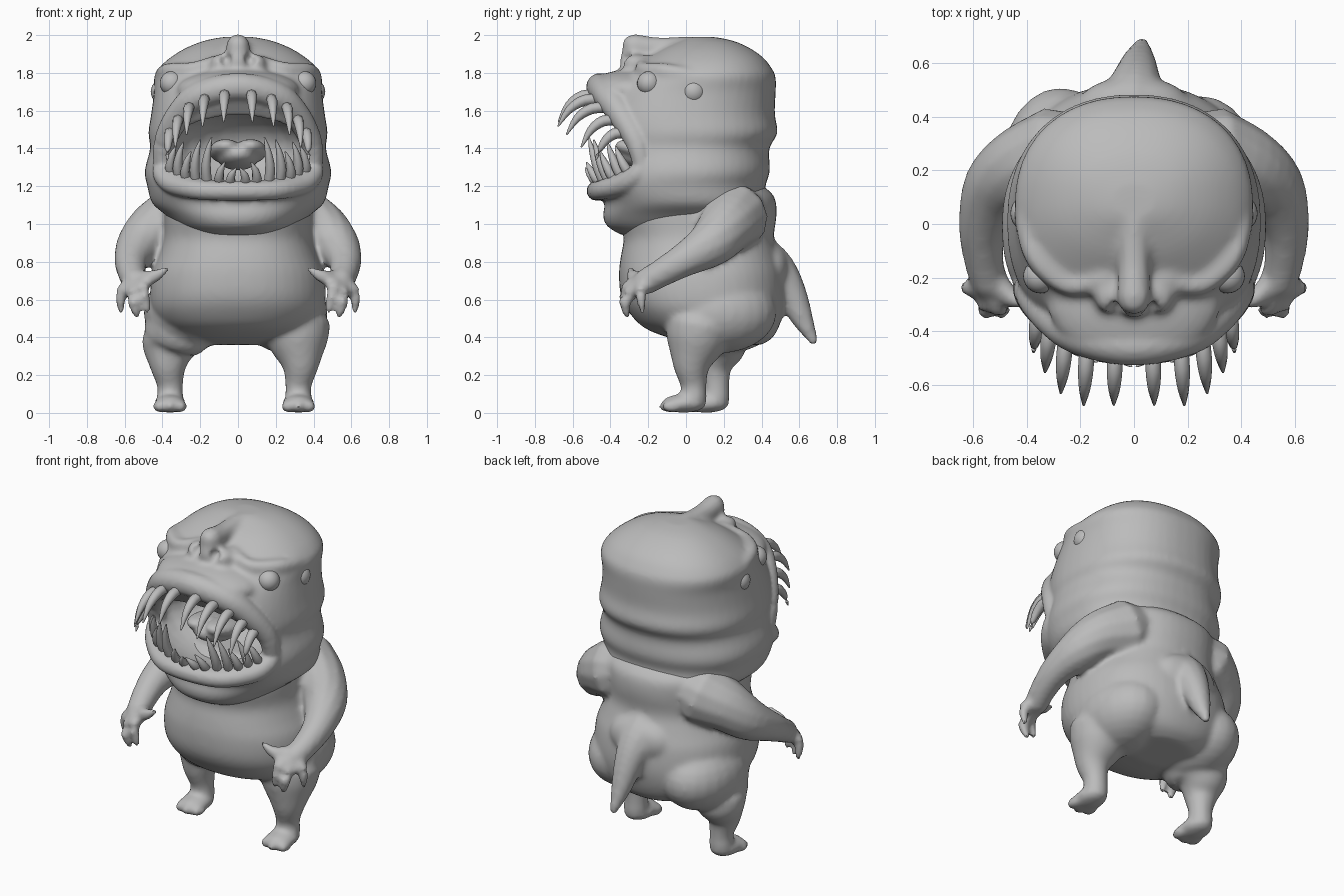
import bpy, bmesh, math
from mathutils import Vector, Matrix, Euler

if "Cube" in bpy.data.objects:
    bpy.data.objects.remove(bpy.data.objects["Cube"])

skin = bpy.data.materials.new("grey_skin")
skin.use_nodes = True
GREY = (0.5, 0.5, 0.5, 1)
skin.diffuse_color = GREY
skin.node_tree.nodes["Principled BSDF"].inputs["Base Color"].default_value = GREY


def bridge(bm, rings):
    """Skin a list of point rings and close both ends."""
    loops = [[bm.verts.new(p) for p in ring] for ring in rings]
    n = len(loops[0])
    for a, b in zip(loops, loops[1:]):
        for i in range(n):
            j = (i + 1) % n
            bm.faces.new((a[i], a[j], b[j], b[i]))
    bm.faces.new(loops[0][::-1])
    bm.faces.new(loops[-1])


def resample(rows, steps):
    """Catmull-Rom interpolation through rows of numbers."""
    rows = [Vector(r) for r in rows]
    out = []
    for i in range(len(rows) - 1):
        a, b = rows[max(i - 1, 0)], rows[i]
        c, d = rows[i + 1], rows[min(i + 2, len(rows) - 1)]
        for k in range(steps):
            t = k / steps
            out.append(b + (c - a) * (t / 2) + (a * 2 - b * 5 + c * 4 - d) * (t * t / 2)
                       + (b * 3 - a - c * 3 + d) * (t ** 3 / 2))
    return out + [rows[-1]]


def loft(bm, rows, power=2.25, n=48):
    """Rows are height, front, back, half width."""
    rings = []
    for z, front, back, w in resample(rows, 3):
        ring = []
        for i in range(n):
            c, s = math.cos(math.tau * i / n), math.sin(math.tau * i / n)
            x = math.copysign(abs(c) ** (2 / power), c) * w
            y = math.copysign(abs(s) ** (2 / power), s) * (back - front) / 2
            ring.append((x, y + (front + back) / 2, z))
        rings.append(ring)
    bridge(bm, rings)


def tube(bm, rows, steps=4, n=12):
    """Rows are x, y, z, radius; the ends are rounded."""
    pts = resample(rows, steps)
    pos = [p.xyz for p in pts]
    rings = []
    last = len(pts) - 1
    for i, p in enumerate(pts):
        d = (pos[min(i + 1, last)] - pos[max(i - 1, 0)]).normalized()
        ref = Vector((0, 0, 1)) if abs(d.z) < 0.9 else Vector((0, 1, 0))
        u = d.cross(ref).normalized()
        v = d.cross(u)
        caps = [(0, 1)]
        if i == 0:
            caps = [(-0.9, 0.3), (-0.6, 0.75), (0, 1)]
        elif i == last:
            caps = [(0, 1), (0.6, 0.75), (0.9, 0.3)]
        for off, k in caps:
            c = pos[i] + d * off * p.w
            rings.append([c + (u * math.cos(math.tau * j / n) + v * math.sin(math.tau * j / n)) * p.w * k
                          for j in range(n)])
    bridge(bm, rings)


def ball(bm, loc, size, tilt=0):
    m = Matrix.LocRotScale(Vector(loc), Euler((tilt, 0, 0)), Vector(size))
    bmesh.ops.create_uvsphere(bm, u_segments=24, v_segments=14, radius=1, matrix=m)


def flip(rows, s):
    return [(r[0] * s, *r[1:]) for r in rows]


def finish(name, bm, voxel=0, smooth=0, cutters=(), angle=50):
    """Make the object, blend and cut it, then shade it."""
    bmesh.ops.recalc_face_normals(bm, faces=bm.faces)
    me = bpy.data.meshes.new(name)
    bm.to_mesh(me)
    bm.free()
    ob = bpy.data.objects.new(name, me)
    bpy.context.scene.collection.objects.link(ob)
    if voxel:
        mod = ob.modifiers.new("blend", "REMESH")
        mod.mode, mod.voxel_size = "VOXEL", voxel
        mod = ob.modifiers.new("soften", "SMOOTH")
        mod.factor, mod.iterations = 0.5, smooth
    for c in cutters:
        mod = ob.modifiers.new("cut", "BOOLEAN")
        mod.operation, mod.solver, mod.object = "DIFFERENCE", "EXACT", c
    if ob.modifiers:
        dg = bpy.context.evaluated_depsgraph_get()
        ob.data = bpy.data.meshes.new_from_object(ob.evaluated_get(dg))
        ob.modifiers.clear()
    ob.data.materials.clear()
    ob.data.materials.append(skin)
    bpy.ops.object.select_all(action="DESELECT")
    ob.select_set(True)
    bpy.context.view_layer.objects.active = ob
    bpy.ops.object.shade_smooth_by_angle(angle=math.radians(angle))
    return ob


# Torso with belly, buttocks, arms, legs and tail blended together
bm = bmesh.new()
loft(bm, [(.36, .1, .4, .17), (.395, -.08, .455, .29), (.45, -.22, .49, .39), (.53, -.3, .515, .45),
          (.62, -.345, .525, .465), (.74, -.355, .515, .455), (.83, -.345, .49, .42), (.93, -.33, .465, .39),
          (1.05, -.36, .48, .39), (1.15, -.3, .465, .39), (1.22, -.2, .38, .34)])
tube(bm, [(0, .36, .78, .2), (0, .46, .75, .13), (.01, .545, .65, .09), (.02, .615, .5, .06), (.03, .675, .38, .025)])
ball(bm, (0, .46, .76), (.2, .09, .13))
arm = [(.29, .25, 1.04, .19), (.42, .21, .985, .155), (.515, .13, .895, .128), (.565, -.01, .81, .092),
       (.56, -.14, .735, .075), (.54, -.22, .69, .07)]
fingers = [[(.51, -.22, .71, .045), (.45, -.28, .72, .037), (.38, -.29, .76, .018)],
           [(.52, -.25, .68, .045), (.5, -.32, .65, .036), (.48, -.32, .54, .018)],
           [(.54, -.25, .67, .045), (.555, -.32, .6, .036), (.535, -.31, .51, .018)],
           [(.55, -.22, .68, .045), (.615, -.24, .64, .036), (.62, -.23, .54, .018)]]
for s, x, y in ((1, .32, 0), (-1, .36, .12)):
    tube(bm, flip(arm, s))
    for f in fingers:
        tube(bm, flip(f, s))
    ball(bm, ((.25 + y * .2) * s, .17 + y / 4, .53), (.225, .31, .215))
    leg = [(.31, .07 + y / 2, .45, .18), (x, .05 + y, .36, .155), (x + .01, .03 + y, .25, .1),
           (x, .04 + y, .15, .07), (x, .04 + y, .075, .072)]
    tube(bm, flip(leg, s), 4, 20)
    ball(bm, (x * s, -.01 + y, .05), (.085, .12, .05))
    for k in (-1, 0, 1):
        ball(bm, ((x + k * .055) * s, -.09 + y + abs(k) * .015, .035), (.036, .055, .035))
finish("body", bm, .016, 7)

# Cutters for the open jaws, the throat and the nostrils
bm = bmesh.new()
side = [(-.28, 1.3), (-.54, 1.2), (-.8, 1.13), (-.8, 1.95), (-.5, 1.68), (-.29, 1.42)]
bridge(bm, [[(x, y, z) for y, z in side] for x in (-.7, .7)])
jaw_cutter = finish("jaw_cutter", bm)
bm = bmesh.new()
ball(bm, (0, -.25, 1.39), (.375, .34, .21))
throat_cutter = finish("throat_cutter", bm)
bm = bmesh.new()
for s in (1, -1):
    ball(bm, (.065 * s, -.335, 1.87), (.032, .055, .037), .4)
nostril_cutter = finish("nostril_cutter", bm)
cutters = [jaw_cutter, throat_cutter, nostril_cutter]

# Head with skin rolls, muzzle, nose, brows and eye sockets
bm = bmesh.new()
loft(bm, [(.94, -.34, .36, .25), (.99, -.42, .42, .32), (1.05, -.44, .43, .385), (1.11, -.43, .43, .455),
          (1.2, -.47, .42, .48), (1.28, -.46, .445, .495), (1.4, -.46, .44, .465), (1.48, -.47, .485, .475),
          (1.58, -.47, .47, .46), (1.7, -.42, .475, .445), (1.78, -.33, .475, .445), (1.83, -.27, .45, .415),
          (1.88, -.2, .41, .36), (1.93, -.12, .34, .28), (1.97, -.03, .25, .18), (1.99, .02, .15, .08)])
ball(bm, (0, -.27, 1.71), (.33, .26, .11))
tube(bm, [(0, .02, 1.935, .06), (0, -.15, 1.93, .06), (0, -.28, 1.945, .064)])
tube(bm, [(0, -.27, 1.945, .06), (0, -.28, 1.85, .075)])
brow = [(.1, -.2, 1.86, .04), (.24, -.23, 1.82, .04), (.36, -.13, 1.81, .045), (.4, 0, 1.79, .042), (.4, .14, 1.75, .04)]
for s in (1, -1):
    ball(bm, (.09 * s, -.265, 1.85), (.06, .07, .05))
    tube(bm, flip(brow, s))
    ball(bm, (.3 * s, -.16, 1.735), (.1, .09, .085))
    ball(bm, (.365 * s, .04, 1.705), (.08, .1, .09))
head = finish("cut_head", bm, .015, 4, cutters)

# Lips, blended into the cut head
upper = [(0, -.455, 1.725, .075), (.2, -.415, 1.68, .076), (.31, -.345, 1.58, .07),
         (.385, -.265, 1.44, .06), (.4, -.23, 1.31, .05)]
lower = [(0, -.475, 1.175, .052), (.2, -.445, 1.18, .052), (.34, -.335, 1.21, .055),
         (.395, -.26, 1.26, .055), (.4, -.22, 1.31, .05)]
bm = bmesh.new()
bm.from_mesh(head.data)
for half in (upper, lower):
    tube(bm, flip(half[:0:-1], -1) + half, 5, 16)
finish("head", bm, .013, 4)
for ob in cutters + [head]:
    bpy.data.objects.remove(ob)

# Eyes, two on each side
for s, label in ((1, "left"), (-1, "right")):
    for place, loc, r in (("front", (.35, -.195, 1.745), .064), ("rear", (.392, .04, 1.7), .07)):
        bm = bmesh.new()
        ball(bm, (loc[0] * s, *loc[1:]), (r, r, r))
        finish(label + "_" + place + "_eye", bm)


def lip_at(half, x):
    return min(resample(half, 20), key=lambda p: abs(p.x - x))


# Curved fangs along both lips
bm = bmesh.new()
for s in (1, -1):
    for x, reach in ((.07, .21), (.17, .23), (.25, .22), (.31, .19), (.355, .16)):
        p = lip_at(upper, x)
        out = Vector((x * .35, -1, 0)).normalized()
        rows = []
        for f, drop, r in ((.1, -.03, .027), (.5, -.035, .029), (.85, -.085, .021), (1.1, -.17, .005)):
            q = p.xyz + out * reach * f + Vector((0, 0, drop))
            rows.append((*q, r))
        tube(bm, flip(rows, s), 3, 8)
finish("upper_teeth", bm)

bm = bmesh.new()
for s in (1, -1):
    for x, h in ((.04, .1), (.1, .13), (.17, .26), (.23, .24), (.28, .17), (.32, .21), (.36, .17)):
        p = lip_at(lower, x)
        rows = [(x + dx, p.y + dy, p.z + .02 + h * f, r)
                for f, dx, dy, r in ((0, -.01, .03, .026), (.35, 0, -.01, .026), (.7, -.01, -.04, .018), (1, -.03, -.06, .004))]
        tube(bm, flip(rows, s), 3, 8)
finish("lower_teeth", bm)

# Tongue with a notched top and a rounded tip
bm = bmesh.new()
for s in (1, -1):
    ball(bm, (.065 * s, -.2, 1.385), (.09, .18, .055), -.2)
ball(bm, (0, -.23, 1.35), (.11, .15, .06), -.2)
finish("tongue", bm, .014, 4)
